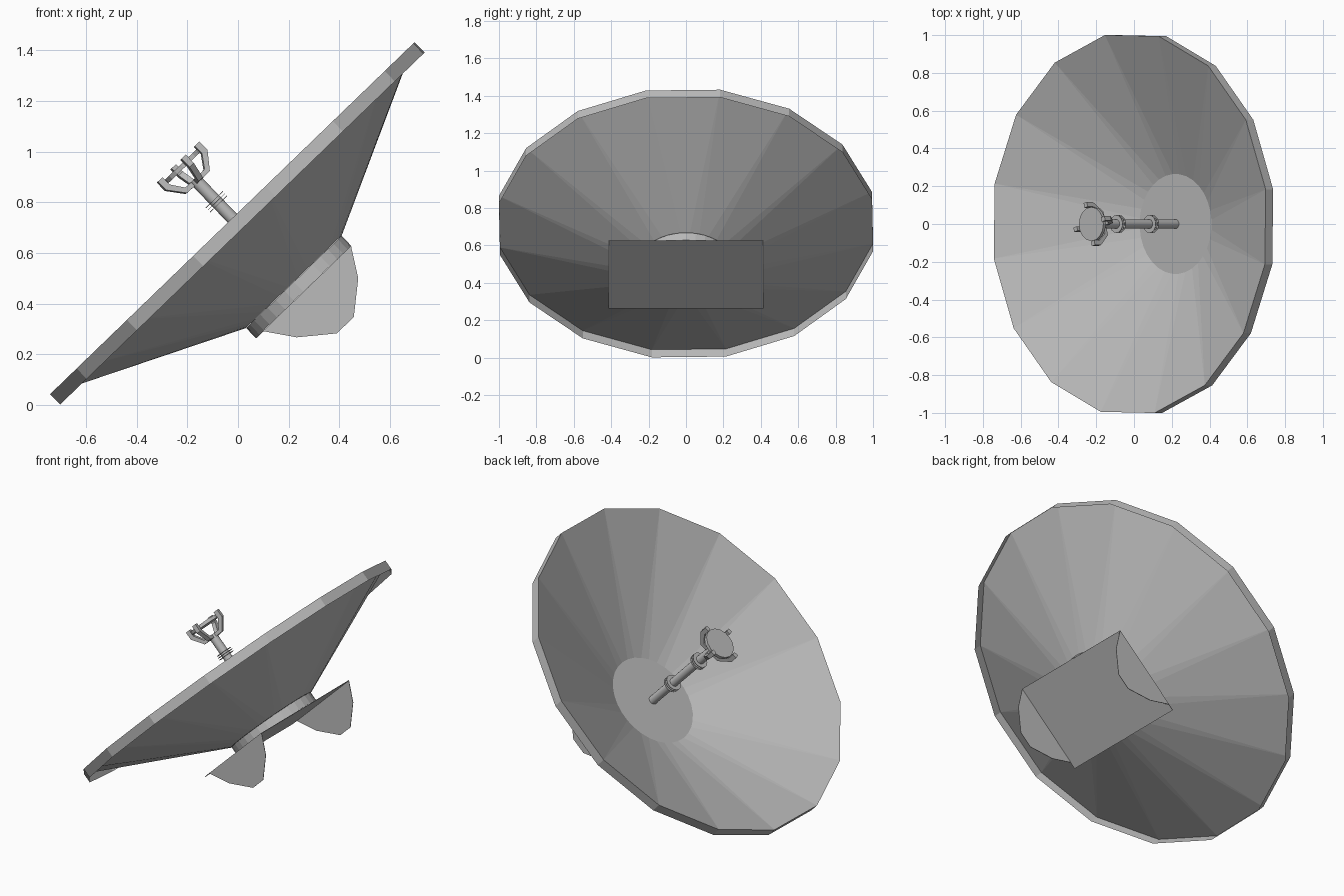
import bpy, bmesh, math
from mathutils import Matrix, Vector

cube = bpy.data.objects.get("Cube")
if cube:
    bpy.data.objects.remove(cube, do_unlink=True)

grey = bpy.data.materials.new("painted grey metal")
grey.use_nodes = True
grey.diffuse_color = (0.5, 0.5, 0.5, 1)
bsdf = next(n for n in grey.node_tree.nodes if n.type == 'BSDF_PRINCIPLED')
bsdf.inputs["Base Color"].default_value = (0.5, 0.5, 0.5, 1)

# Tilted frame: local x runs up the slope, local z along the dish axis
TILT = Matrix.Translation((-0.0225, 0, 0.7375)) @ Matrix.Rotation(math.radians(-44), 4, 'Y')
SIDES = 16
STEP = math.tau / SIDES
TWIST = math.radians(-0.9)


def finish(bm, name):
    mesh = bpy.data.meshes.new(name)
    bm.to_mesh(mesh)
    bm.free()
    mesh.materials.append(grey)
    obj = bpy.data.objects.new(name, mesh)
    obj.matrix_world = TILT
    bpy.context.collection.objects.link(obj)
    return obj


def ring(bm, count, radius, z, start):
    return [bm.verts.new((radius * math.cos(start + i * math.tau / count),
                          radius * math.sin(start + i * math.tau / count), z))
            for i in range(count)]


def cylinder(name, radius, low, high, sides):
    bm = bmesh.new()
    bmesh.ops.create_cone(bm, cap_ends=True, segments=sides, radius1=radius, radius2=radius,
                          depth=high - low, matrix=Matrix.Translation((0, 0, (low + high) / 2)))
    return finish(bm, name)


# Dish: wide cone with a flat floor, each rim corner fanning onto two floor corners
FLOOR = -0.349
bm = bmesh.new()
rim = ring(bm, SIDES, 1.017, 0, STEP / 2 + TWIST)
floor = ring(bm, SIDES * 2, 0.265, FLOOR, STEP / 4 + TWIST)
for i in range(SIDES):
    j = 2 * i
    a, b, c = (floor[(j + k) % (2 * SIDES)] for k in range(3))
    bm.faces.new((rim[i], a, b))
    bm.faces.new((rim[i], b, c, rim[(i + 1) % SIDES]))
bm.faces.new(floor)
bmesh.ops.recalc_face_normals(bm, faces=bm.faces)
bmesh.ops.reverse_faces(bm, faces=[f for f in bm.faces if f.normal.z < 0])
finish(bm, "dish")

# Rim skirt hanging behind the dish edge
bm = bmesh.new()
top = ring(bm, SIDES, 1.017, 0, STEP / 2 + TWIST)
low = ring(bm, SIDES, 1.017, -0.057, STEP / 2 + TWIST)
for i in range(SIDES):
    k = (i + 1) % SIDES
    bm.faces.new((low[i], low[k], top[k], top[i]))
finish(bm, "rim_skirt")

# Drum and mounting plate behind the dish
cylinder("mount_drum", 0.262, -0.404, FLOOR - 0.001, 32)
bm = bmesh.new()
bmesh.ops.create_cube(bm, size=1, matrix=Matrix.Translation((0, 0, -0.406))
                      @ Matrix.Diagonal((0.52, 0.83, 0.003, 1)))
finish(bm, "mount_plate")

# Two side fins
FIN = [(0.26, -0.406), (0.193, -0.516), (0.074, -0.614), (-0.019, -0.614),
       (-0.144, -0.515), (-0.222, -0.406)]
for side, name in ((1, "left_fin"), (-1, "right_fin")):
    bm = bmesh.new()
    outline = [bm.verts.new((s, side * 0.412, t)) for s, t in FIN]
    face = bm.faces.new(outline)
    out = bmesh.ops.extrude_face_region(bm, geom=[face])["geom"]
    bmesh.ops.translate(bm, vec=(0, side * 0.003, 0),
                        verts=[g for g in out if isinstance(g, bmesh.types.BMVert)])
    bmesh.ops.recalc_face_normals(bm, faces=bm.faces)
    finish(bm, name)

# Mast with two groups of thin collars
mast = cylinder("mast", 0.025, FLOOR, 0.215, 16)
for group, centre in (("lower", -0.162), ("upper", 0.09)):
    for i in (-1, 0, 1):
        z = centre + i * 0.012
        cylinder(f"{group}_collar_{i + 2}", 0.047, z - 0.001, z + 0.001, 16)

# Receiver disc held by four bent arms
cylinder("receiver_disc", 0.09, 0.275, 0.294, 16)
ARM = [(0.015, 0.194), (0.065, 0.196), (0.118, 0.262), (0.118, 0.308),
       (0.092, 0.308), (0.092, 0.268), (0.055, 0.216), (0.015, 0.214)]
for n in range(4):
    bm = bmesh.new()
    face = bm.faces.new([bm.verts.new((s, -0.012, t)) for s, t in ARM])
    out = bmesh.ops.extrude_face_region(bm, geom=[face])["geom"]
    bmesh.ops.translate(bm, vec=(0, 0.024, 0),
                        verts=[g for g in out if isinstance(g, bmesh.types.BMVert)])
    bmesh.ops.recalc_face_normals(bm, faces=bm.faces)
    bmesh.ops.rotate(bm, verts=bm.verts, cent=Vector(),
                     matrix=Matrix.Rotation(math.radians(15 + 90 * n), 3, 'Z'))
    finish(bm, f"receiver_arm_{n + 1}")

# Smooth the mast sides
bpy.ops.object.select_all(action='DESELECT')
mast.select_set(True)
bpy.context.view_layer.objects.active = mast
bpy.ops.object.shade_smooth_by_angle(angle=math.radians(40))
